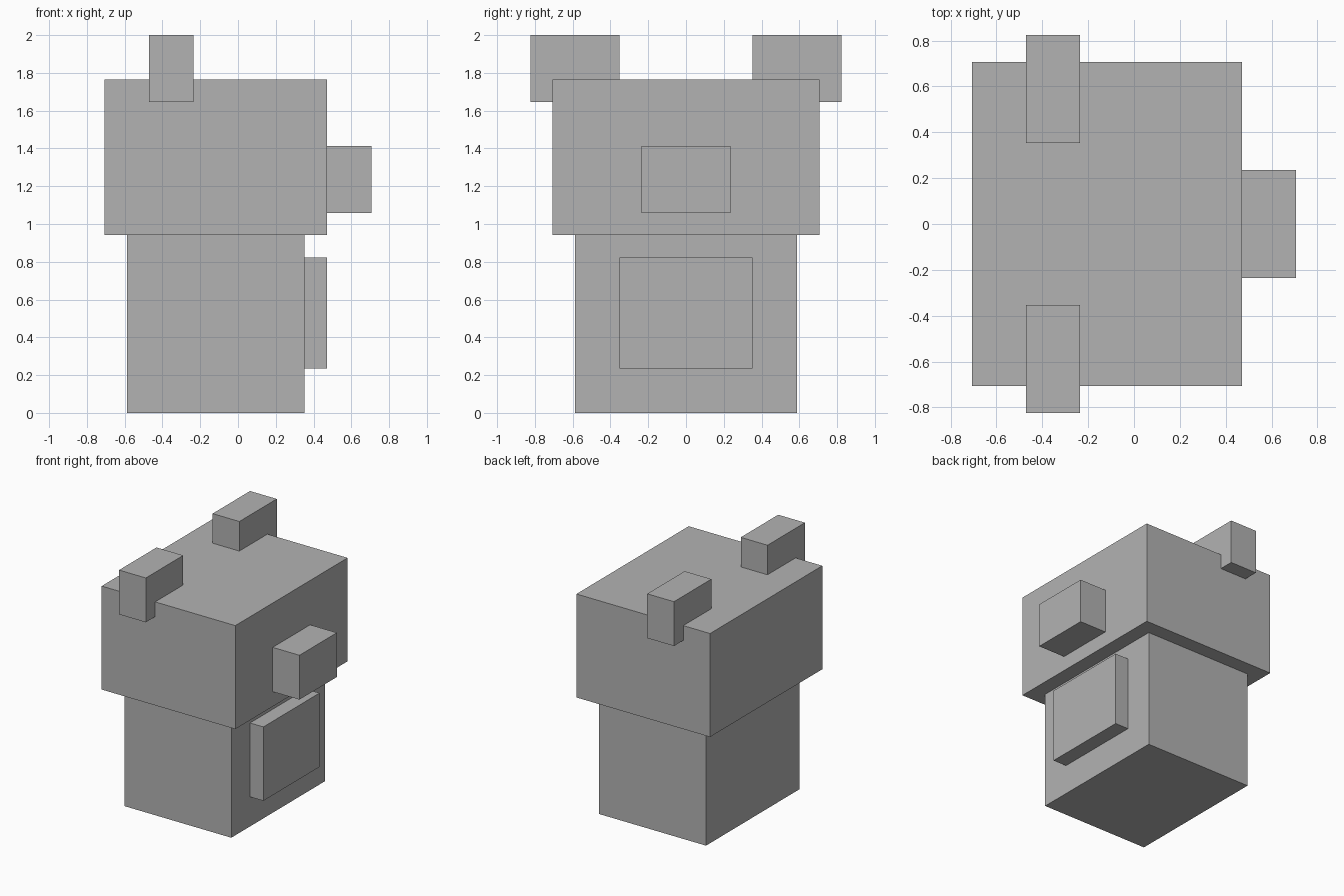
import bpy

# Remove the default cube
default_cube = bpy.data.objects.get("Cube")
if default_cube:
    bpy.data.objects.remove(default_cube, do_unlink=True)

UNIT = 2 / 17  # the figure is 17 blocks tall

# Single plain colour
grey = bpy.data.materials.new("plain_grey")
grey.use_nodes = True
colour = (0.45, 0.45, 0.45, 1)
grey.diffuse_color = colour
shader = next(n for n in grey.node_tree.nodes if n.type == 'BSDF_PRINCIPLED')
shader.inputs["Base Color"].default_value = colour


def block(name, x, y, z):
    """Box spanning the given (low, high) ranges, measured in blocks."""
    spans = (x, y, z)
    centre = [(lo + hi) / 2 * UNIT for lo, hi in spans]
    bpy.ops.mesh.primitive_cube_add(size=1, location=centre)
    obj = bpy.context.object
    obj.name = obj.data.name = name
    size = [(hi - lo) * UNIT for lo, hi in spans]
    for vert in obj.data.vertices:
        vert.co = [c * s for c, s in zip(vert.co, size)]
    obj.data.materials.append(grey)
    return obj


# Torso with a raised belly panel
block("body", (-5, 3), (-5, 5), (0, 8))
block("belly_panel", (3, 4), (-3, 3), (2, 7))

# Head with a snout
block("head", (-6, 4), (-6, 6), (8, 15))
block("snout", (4, 6), (-2, 2), (9, 12))

# Pair of ears set into the top edges of the head
block("ear_front", (-4, -2), (-7, -3), (14, 17))
block("ear_back", (-4, -2), (3, 7), (14, 17))
